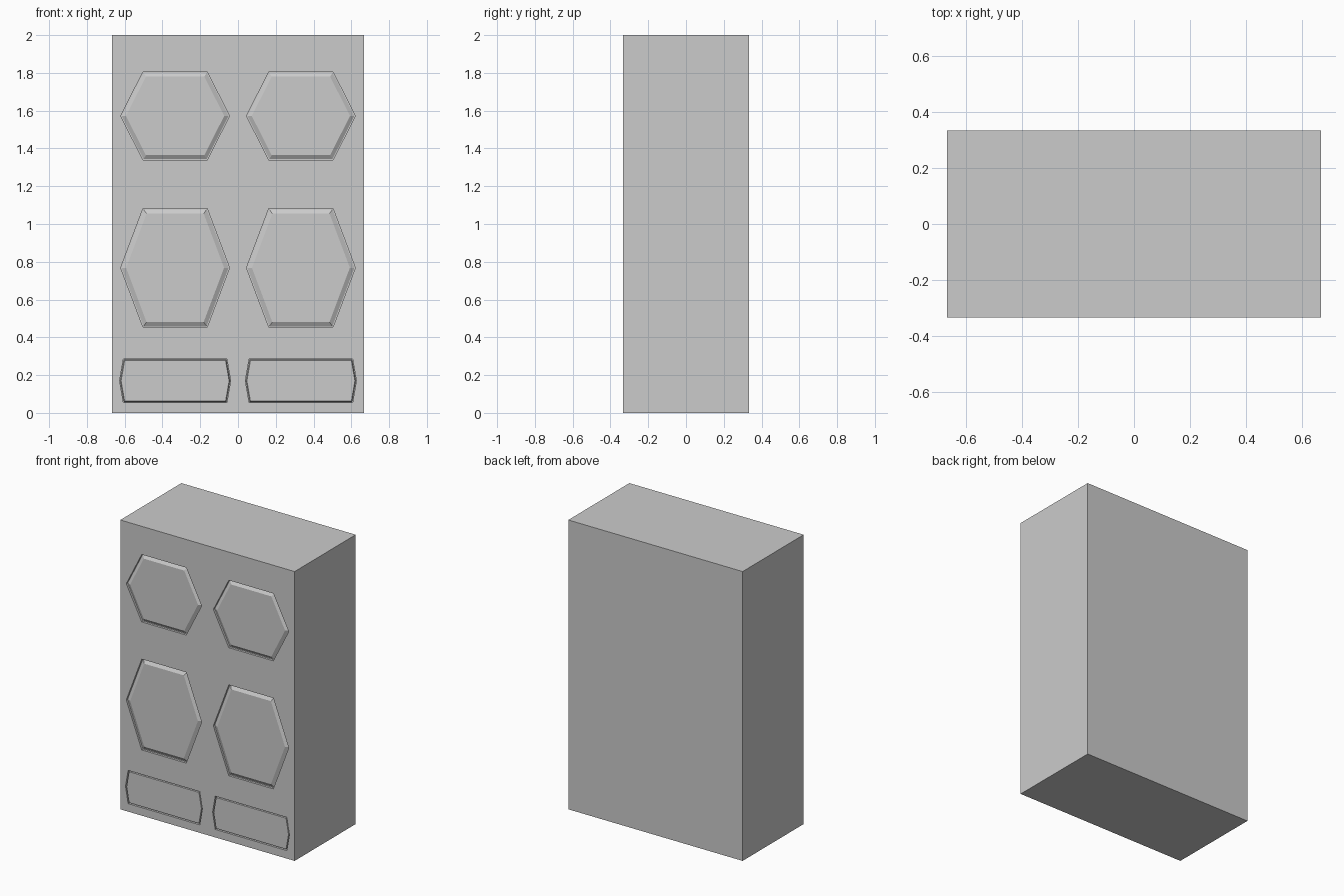
import bpy
import math

if "Cube" in bpy.data.objects:
    bpy.data.objects.remove(bpy.data.objects["Cube"])

FRONT = -0.3335
GROOVE = 0.015


def hexagon(cx, cz, w, c, h, d=0.0):
    """Outline with tips at +-w, corners at +-c, half height h, offset inward by d."""
    length = math.hypot(h, w - c)
    tip = w - d * length / h
    corner = (w * h - d * length - (h - d) * (w - c)) / h
    top = h - d
    pts = [(tip, 0), (corner, top), (-corner, top), (-tip, 0), (-corner, -top), (corner, -top)]
    return [(cx + x, cz + z) for x, z in pts]


def loft(name, back, y_back, front, y_front):
    """Closed solid between two outlines that face -y."""
    n = len(back)
    verts = [(x, y_back, z) for x, z in back] + [(x, y_front, z) for x, z in front]
    faces = [[i, n + i, n + (i + 1) % n, (i + 1) % n] for i in range(n)]
    faces += [list(range(n)), list(range(2 * n - 1, n - 1, -1))]
    mesh = bpy.data.meshes.new(name)
    mesh.from_pydata(verts, [], [f[::-1] for f in faces])
    import bmesh
    bm = bmesh.new()
    bm.from_mesh(mesh)
    bmesh.ops.recalc_face_normals(bm, faces=bm.faces)
    bm.to_mesh(mesh)
    bm.free()
    obj = bpy.data.objects.new(name, mesh)
    bpy.context.collection.objects.link(obj)
    return obj


# Cabinet body
bpy.ops.mesh.primitive_cube_add(size=1, location=(0, 0, 1))
body = bpy.context.object
body.name = "cabinet_body"
body.scale = (1.333, -2 * FRONT, 2)
bpy.ops.object.transform_apply(location=True, scale=True)

# Panel rows: name, centre z, half width, corner x, half height, bevel width
rows = [
    ("upper_panel", 1.572, 0.288, 0.170, 0.233, 0.025),
    ("middle_panel", 0.768, 0.288, 0.170, 0.314, 0.027),
    ("drawer_panel", 0.170, 0.294, 0.274, 0.115, 0.008),
]

for name, cz, w, c, h, bevel in rows:
    for side, cx in (("left", -0.333), ("right", 0.333)):
        outline = hexagon(cx, cz, w, c, h)
        # Pocket cut into the front
        cutter = loft(f"{name}_{side}_cutter", outline, FRONT + GROOVE, outline, FRONT - 0.05)
        cutter.hide_render = True
        cutter.display_type = 'WIRE'
        mod = body.modifiers.new(f"{name}_{side}", 'BOOLEAN')
        mod.operation = 'DIFFERENCE'
        mod.solver = 'EXACT'
        mod.object = cutter
        # Bevelled panel rising from the pocket floor
        base = hexagon(cx, cz, w, c, h, 0.003)
        face = hexagon(cx, cz, w, c, h, bevel)
        loft(f"{name}_{side}", base, FRONT + GROOVE + 0.001, face, FRONT + 0.001)
